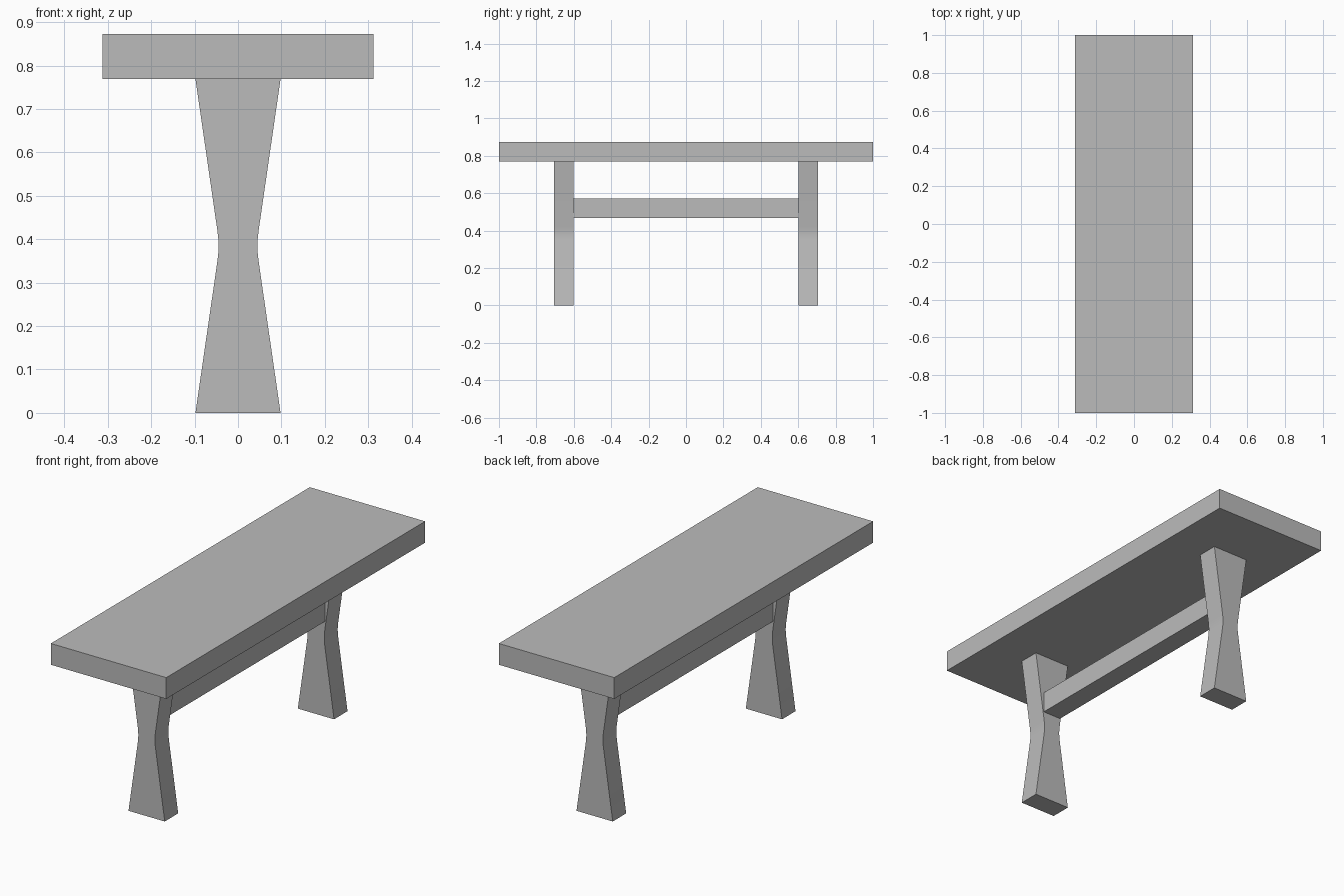
import bpy
import bmesh

if "Cube" in bpy.data.objects:
    bpy.data.objects.remove(bpy.data.objects["Cube"])

grey = bpy.data.materials.new("plain grey")
grey.diffuse_color = (0.5, 0.5, 0.5, 1)
grey.use_nodes = True
grey.node_tree.nodes["Principled BSDF"].inputs["Base Color"].default_value = grey.diffuse_color


def finish(name, bm):
    """Turn a bmesh into a named object with the grey material."""
    bmesh.ops.recalc_face_normals(bm, faces=bm.faces)
    mesh = bpy.data.meshes.new(name)
    bm.to_mesh(mesh)
    bm.free()
    mesh.materials.append(grey)
    obj = bpy.data.objects.new(name, mesh)
    bpy.context.collection.objects.link(obj)
    return obj


def box(name, half_x, half_y, z0, z1):
    bm = bmesh.new()
    bmesh.ops.create_cube(bm, size=1)
    for v in bm.verts:
        v.co.x *= 2 * half_x
        v.co.y *= 2 * half_y
        v.co.z = z0 if v.co.z < 0 else z1
    return finish(name, bm)


def leg(name, y0, y1):
    """Extrude a waisted profile along y."""
    upper = [(0.045, 0.385), (0.0455, 0.402), (0.0475, 0.42), (0.098, 0.769)]
    right = [(x, 0.769 - z) for x, z in reversed(upper)] + upper
    outline = right + [(-x, z) for x, z in reversed(right)]
    bm = bmesh.new()
    face = bm.faces.new([bm.verts.new((x, y0, z)) for x, z in outline])
    ext = bmesh.ops.extrude_face_region(bm, geom=[face])
    verts = [g for g in ext["geom"] if isinstance(g, bmesh.types.BMVert)]
    bmesh.ops.translate(bm, verts=verts, vec=(0, y1 - y0, 0))
    bmesh.ops.remove_doubles(bm, verts=bm.verts, dist=0.002)
    obj = finish(name, bm)
    bpy.ops.object.select_all(action='DESELECT')
    obj.select_set(True)
    bpy.context.view_layer.objects.active = obj
    bpy.ops.object.shade_smooth_by_angle()


# Seat slab
box("seat", 0.312, 1.0, 0.769, 0.873)

# Waisted legs at both ends
leg("front_leg", -0.706, -0.602)
leg("back_leg", 0.602, 0.706)

# Stretcher bar between the legs
box("stretcher", 0.05, 0.602, 0.466, 0.57)
